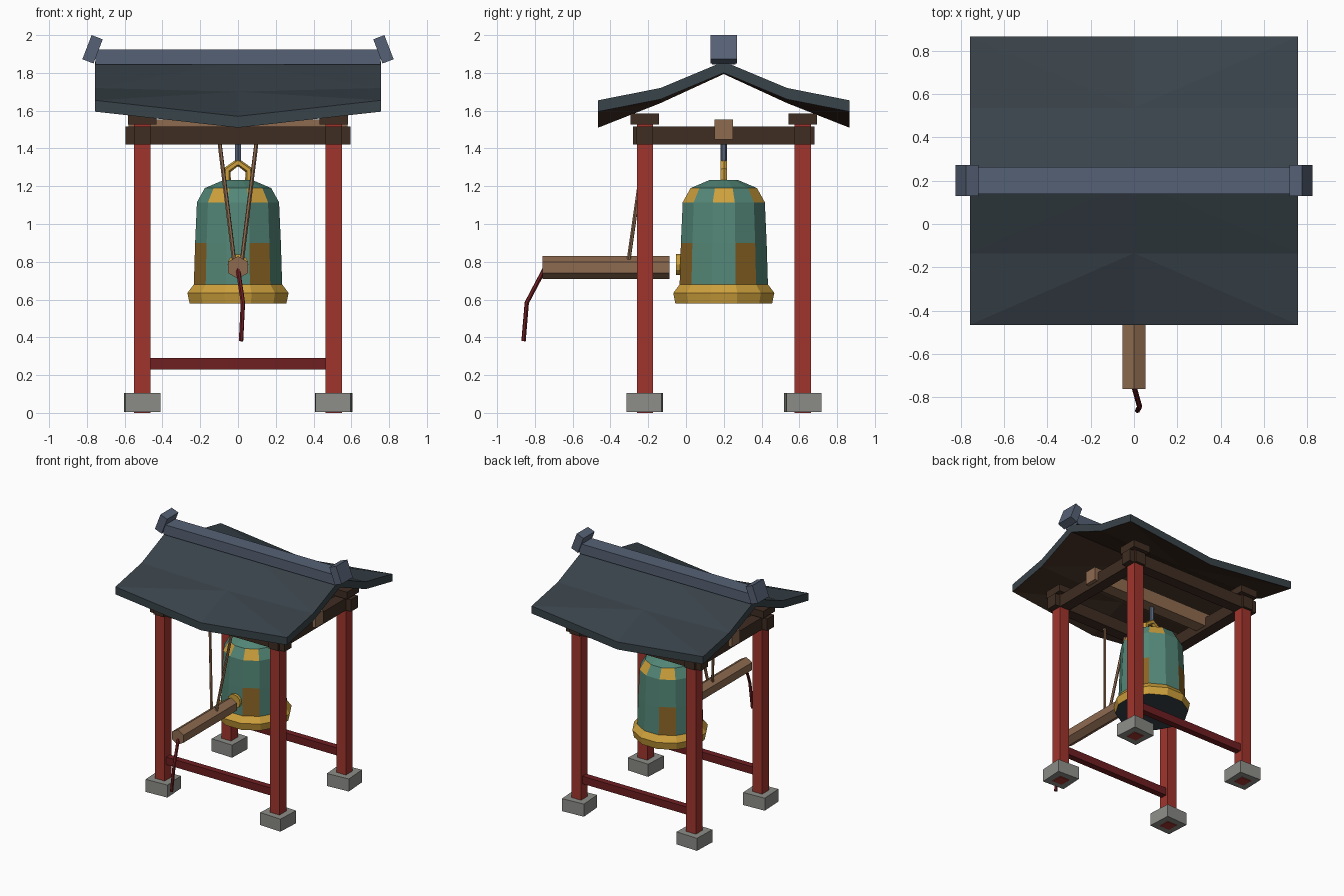
import bpy, bmesh, math
from mathutils import Vector

if "Cube" in bpy.data.objects:
    bpy.data.objects.remove(bpy.data.objects["Cube"])

CY = 0.2  # centre of the pavilion along y


def mat(name, hexcol):
    rgb = [int(hexcol[i:i + 2], 16) / 255 for i in (0, 2, 4)]
    lin = [c / 12.92 if c < 0.04045 else ((c + 0.055) / 1.055) ** 2.4 for c in rgb]
    m = bpy.data.materials.new(name)
    m.diffuse_color = (*lin, 1)
    m.use_nodes = True
    m.node_tree.nodes["Principled BSDF"].inputs["Base Color"].default_value = m.diffuse_color
    return m


RED = mat("post red", "A0352D")
DARK_RED = mat("dark red", "6E1E21")
BROWN = mat("dark brown", "3F2D22")
WOOD = mat("light wood", "8E6B50")
STONE = mat("stone grey", "8C8D88")
SLATE = mat("roof slate", "39434A")
RIDGE = mat("ridge blue grey", "566175")
TEAL = mat("bronze teal", "538777")
GOLD = mat("gold", "CDA03C")
AMBER = mat("amber", "8A6424")


def finish(bm, name, *mats):
    bmesh.ops.recalc_face_normals(bm, faces=bm.faces)
    me = bpy.data.meshes.new(name)
    bm.to_mesh(me)
    bm.free()
    for m in mats:
        me.materials.append(m)
    ob = bpy.data.objects.new(name, me)
    bpy.context.collection.objects.link(ob)
    return ob


def box(name, center, size, m, rot=(0, 0, 0)):
    bm = bmesh.new()
    bmesh.ops.create_cube(bm, size=1)
    bmesh.ops.scale(bm, vec=size, verts=bm.verts)
    ob = finish(bm, name, m)
    ob.location = center
    ob.rotation_euler = rot
    return ob


def rod(name, a, b, r, m, sides=6):
    a, b = Vector(a), Vector(b)
    bm = bmesh.new()
    bmesh.ops.create_cone(bm, cap_ends=True, segments=sides, radius1=r, radius2=r,
                          depth=(b - a).length)
    ob = finish(bm, name, m)
    ob.location = (a + b) / 2
    ob.rotation_mode = 'QUATERNION'
    ob.rotation_quaternion = (b - a).to_track_quat('Z', 'Y')
    return ob


def path(name, pts, r, m, sides=6):
    # tube through the points, poly curve turned into mesh
    cu = bpy.data.curves.new(name, 'CURVE')
    cu.dimensions = '3D'
    sp = cu.splines.new('POLY')
    sp.points.add(len(pts) - 1)
    for p, c in zip(sp.points, pts):
        p.co = (*c, 1)
    cu.bevel_depth = r
    cu.bevel_resolution = (sides - 4) // 2
    cu.use_fill_caps = True
    tmp = bpy.data.objects.new(name + "_curve", cu)
    me = bpy.data.meshes.new_from_object(tmp)
    bpy.data.objects.remove(tmp)
    for f in me.polygons:
        f.use_smooth = False
    me.materials.clear()
    me.materials.append(m)
    ob = bpy.data.objects.new(name, me)
    bpy.context.collection.objects.link(ob)
    return ob


# Posts, foot stones and bracket caps
for i, (sx, sy) in enumerate([(-1, -1), (1, -1), (-1, 1), (1, 1)]):
    side = ("front" if sy < 0 else "back") + ("_left" if sx < 0 else "_right")
    x, y = sx * 0.507, CY + sy * 0.418
    box(side + "_post", (x, y, 0.765), (0.085, 0.085, 1.53), RED)
    box(side + "_stone", (x, y, 0.055), (0.185, 0.185, 0.1), STONE,
        (0, 0, math.radians((3, -3, -2, 4)[i])))
    box(side + "_cap", (x, y, 1.556), (0.15, 0.15, 0.057), BROWN)

# Tie beams, low rails, central beam
for s, n in ((-1, "front"), (1, "back")):
    y = CY + s * 0.418
    box(n + "_beam", (0, y, 1.468), (1.19, 0.087, 0.096), BROWN)
    box(n + "_rail", (0, y, 0.26), (0.95, 0.05, 0.06), DARK_RED)
for s, n in ((-1, "left"), (1, "right")):
    box(n + "_beam", (s * 0.507, CY, 1.468), (0.087, 0.96, 0.096), BROWN)
box("bell_beam", (0, CY, 1.5), (1.16, 0.1, 0.104), WOOD)

# Roof: curved slopes with eaves dipping in the middle
rows = [(-0.665, 1.655, 0.085), (-0.335, 1.72, 0.02), (0, 1.86, 0.006),
        (0.335, 1.72, 0.02), (0.665, 1.655, 0.085)]
bm = bmesh.new()


def layer(drop):
    return [[bm.verts.new((x, CY + y, z - drop - (dip if x == 0 else 0)))
             for x in (-0.757, 0, 0.757)] for y, z, dip in rows]


top, low = layer(0), layer(0.06)
for g, idx in ((top, 0), (low, 1)):
    for r in range(4):
        inner, outer = (r + 1, r) if r < 2 else (r, r + 1)
        for c in (0, 2):
            for tri in ((g[inner][1], g[outer][c], g[outer][1]),
                        (g[inner][1], g[inner][c], g[outer][c])):
                bm.faces.new(tri).material_index = idx
for r in range(4):
    for c in (0, 2):
        bm.faces.new((top[r][c], top[r + 1][c], low[r + 1][c], low[r][c]))
for r in (0, 4):
    for c in (0, 1):
        bm.faces.new((top[r][c], top[r][c + 1], low[r][c + 1], low[r][c]))
finish(bm, "roof", SLATE, BROWN)

# Ridge with leaning end tiles
box("ridge", (0, CY, 1.884), (1.51, 0.125, 0.08), RIDGE)
for s, n in ((-1, "left"), (1, "right")):
    box(n + "_ridge_end", (s * 0.77, CY, 1.925), (0.063, 0.142, 0.137), RIDGE,
        (0, math.radians(-21 * s), 0))

# Bell: twelve-sided lathe, colours by band and side
profile = [(0.265, 0.578), (0.277, 0.635), (0.242, 0.68), (0.235, 0.9),
           (0.225, 1.115), (0.182, 1.19), (0.08, 1.232)]
bm = bmesh.new()
rings = [[bm.verts.new((r * math.cos(math.radians(30 * k - 15)),
                        CY + r * math.sin(math.radians(30 * k - 15)), z))
          for k in range(12)] for r, z in profile]
for b in range(len(profile) - 1):
    for k in range(12):  # face k looks along 30 * k degrees from +x
        j = (k + 1) % 12
        f = bm.faces.new((rings[b][k], rings[b][j], rings[b + 1][j], rings[b + 1][k]))
        if b < 2 or (b == 4 and k % 2 == 0):
            f.material_index = 1
        elif b == 2 and k % 3 == 1:
            f.material_index = 2
bm.faces.new(rings[-1])
bm.faces.new(rings[0]).material_index = 3
finish(bm, "bell", TEAL, GOLD, AMBER, SLATE)

# Bell loop and hanging rod
path("bell_loop", [(-0.058, CY, 1.2), (-0.058, CY, 1.285), (0, CY, 1.327),
                   (0.058, CY, 1.285), (0.058, CY, 1.2)], 0.021, GOLD)
rod("hanger_rod", (0, CY, 1.31), (0, CY, 1.46), 0.017, RIDGE)

# Strike plate and striking log
rod("strike_plate", (0, -0.052, 0.785), (0, -0.02, 0.785), 0.055, GOLD, 12)
bm = bmesh.new()
ends = [[bm.verts.new((0.06 * math.sin(math.radians(60 * k)), y,
                       0.77 + 0.06 * math.cos(math.radians(60 * k))))
         for k in range(6)] for y in (-0.76, -0.087)]
for k in range(6):
    j = (k + 1) % 6
    bm.faces.new((ends[0][k], ends[0][j], ends[1][j], ends[1][k]))
for e in ends:
    bm.faces.new(e)
finish(bm, "striking_log", WOOD)

# Suspension ropes and pull cord
for s, n in ((-1, "left"), (1, "right")):
    rod(n + "_log_rope", (s * 0.02, -0.305, 0.8), (s * 0.1, -0.212, 1.45), 0.011, WOOD)
path("pull_cord", [(0, -0.75, 0.76), (0.026, -0.843, 0.583), (0.016, -0.86, 0.38)],
     0.012, DARK_RED)
